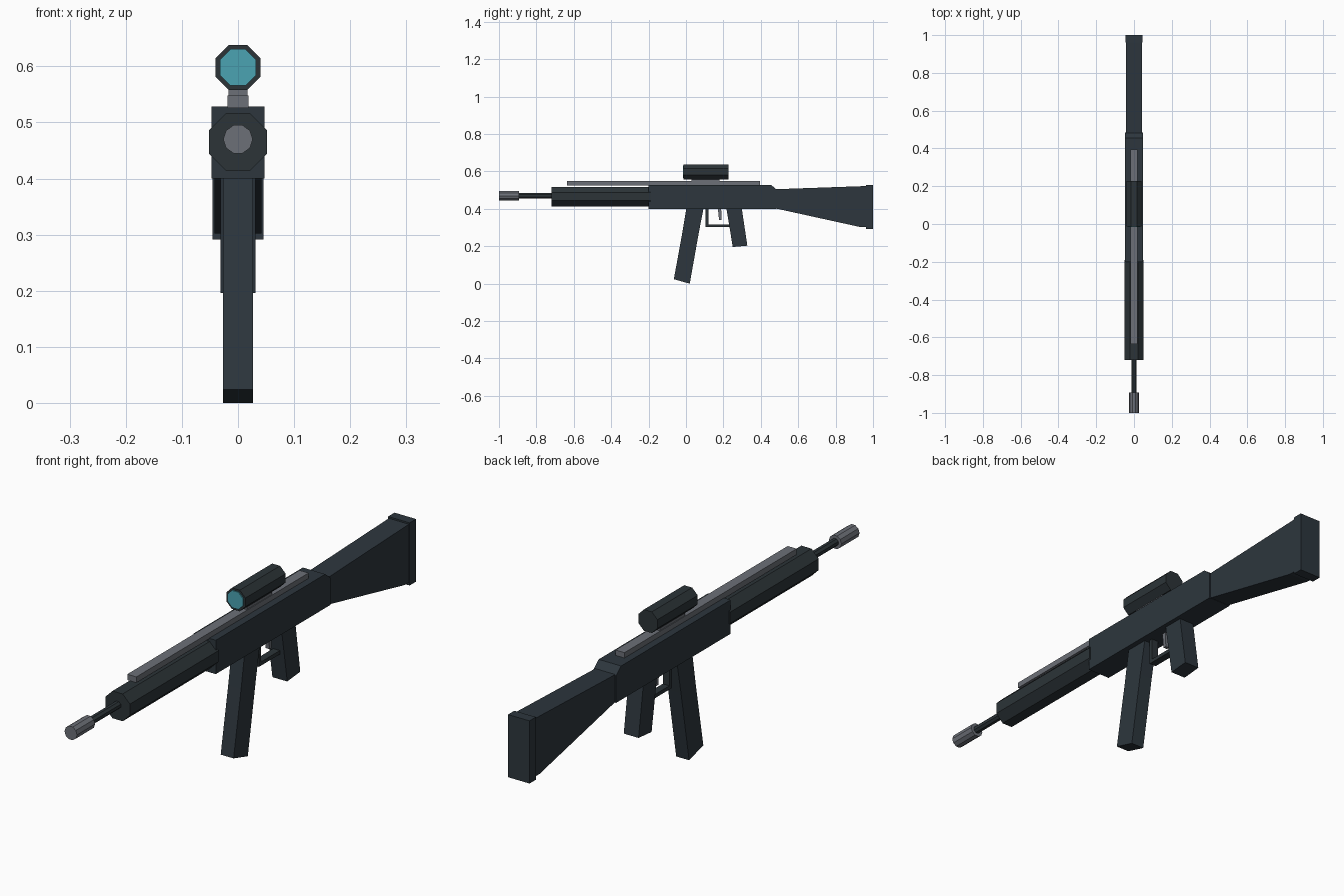
import bpy, bmesh, math

if "Cube" in bpy.data.objects:
    bpy.data.objects.remove(bpy.data.objects["Cube"])


def material(name, rgb):
    m = bpy.data.materials.new(name)
    m.diffuse_color = (*rgb, 1.0)
    m.use_nodes = True
    m.node_tree.nodes["Principled BSDF"].inputs["Base Color"].default_value = m.diffuse_color
    return m


slate = material("slate", (0.026, 0.037, 0.047))
charcoal = material("charcoal", (0.025, 0.034, 0.039))
steel = material("steel_grey", (0.15, 0.16, 0.185))
teal = material("lens_teal", (0.07, 0.37, 0.45))


def finish(name, bm, mat):
    bmesh.ops.recalc_face_normals(bm, faces=bm.faces)
    mesh = bpy.data.meshes.new(name)
    bm.to_mesh(mesh)
    bm.free()
    mesh.materials.append(mat)
    obj = bpy.data.objects.new(name, mesh)
    bpy.context.collection.objects.link(obj)
    return obj


def slab(name, profile, half_width, mat):
    """Side profile of (y, z) points, extruded symmetrically across x."""
    bm = bmesh.new()
    face = bm.faces.new([bm.verts.new((-half_width, y, z)) for y, z in profile])
    ext = bmesh.ops.extrude_face_region(bm, geom=[face])
    verts = [g for g in ext["geom"] if isinstance(g, bmesh.types.BMVert)]
    bmesh.ops.translate(bm, verts=verts, vec=(2 * half_width, 0, 0))
    return finish(name, bm, mat)


def block(name, y0, y1, z0, z1, half_width, mat):
    return slab(name, [(y0, z0), (y1, z0), (y1, z1), (y0, z1)], half_width, mat)


def tube(name, y0, y1, z, apothem, sides, mat):
    """Solid prism along y with a flat side facing up."""
    r = apothem / math.cos(math.pi / sides)
    bm = bmesh.new()
    ring = []
    for i in range(sides):
        a = math.pi / 2 + (i + 0.5) * 2 * math.pi / sides
        ring.append(bm.verts.new((r * math.cos(a), y0, z + r * math.sin(a))))
    face = bm.faces.new(ring)
    ext = bmesh.ops.extrude_face_region(bm, geom=[face])
    verts = [g for g in ext["geom"] if isinstance(g, bmesh.types.BMVert)]
    bmesh.ops.translate(bm, verts=verts, vec=(0, y1 - y0, 0))
    return finish(name, bm, mat)


# Receiver with a chamfered rear top edge
slab("receiver", [(-0.2, 0.4), (0.485, 0.4), (0.485, 0.503), (0.455, 0.528), (-0.2, 0.528)],
     0.047, slate)

# Flared stock and butt plate
slab("stock", [(0.48, 0.402), (0.935, 0.302), (0.965, 0.302), (0.965, 0.522), (0.48, 0.505)],
     0.042, slate)
block("butt_plate", 0.962, 1.0, 0.291, 0.528, 0.045, slate)

# Handguard, barrel and muzzle
tube("handguard", -0.72, -0.19, 0.465, 0.0515, 8, charcoal)
tube("barrel", -0.9, -0.7, 0.47, 0.0135, 8, charcoal)
tube("muzzle", -1.0, -0.892, 0.47, 0.025, 10, steel)

# Top rail, scope and mount
block("top_rail", -0.635, 0.395, 0.526, 0.548, 0.019, steel)
block("scope_mount", 0.03, 0.18, 0.545, 0.565, 0.0165, steel)
tube("scope", -0.013, 0.228, 0.598, 0.04, 8, charcoal)
tube("scope_lens", -0.017, -0.011, 0.598, 0.0325, 8, teal)

# Bent magazine
slab("magazine", [(-0.065, 0.024), (0.02, 0.0), (0.068, 0.27), (0.095, 0.41),
                  (0.003, 0.41), (-0.02, 0.27)], 0.027, slate)

# Rear grip
slab("grip", [(0.215, 0.41), (0.25, 0.196), (0.328, 0.203), (0.297, 0.41)], 0.031, slate)

# Trigger guard as one bent strip, and the trigger
slab("trigger_guard", [(0.105, 0.405), (0.105, 0.302), (0.24, 0.302), (0.24, 0.316),
                       (0.119, 0.316), (0.119, 0.405)], 0.014, charcoal)
slab("trigger", [(0.17, 0.405), (0.177, 0.34), (0.19, 0.34), (0.188, 0.405)], 0.008, steel)
